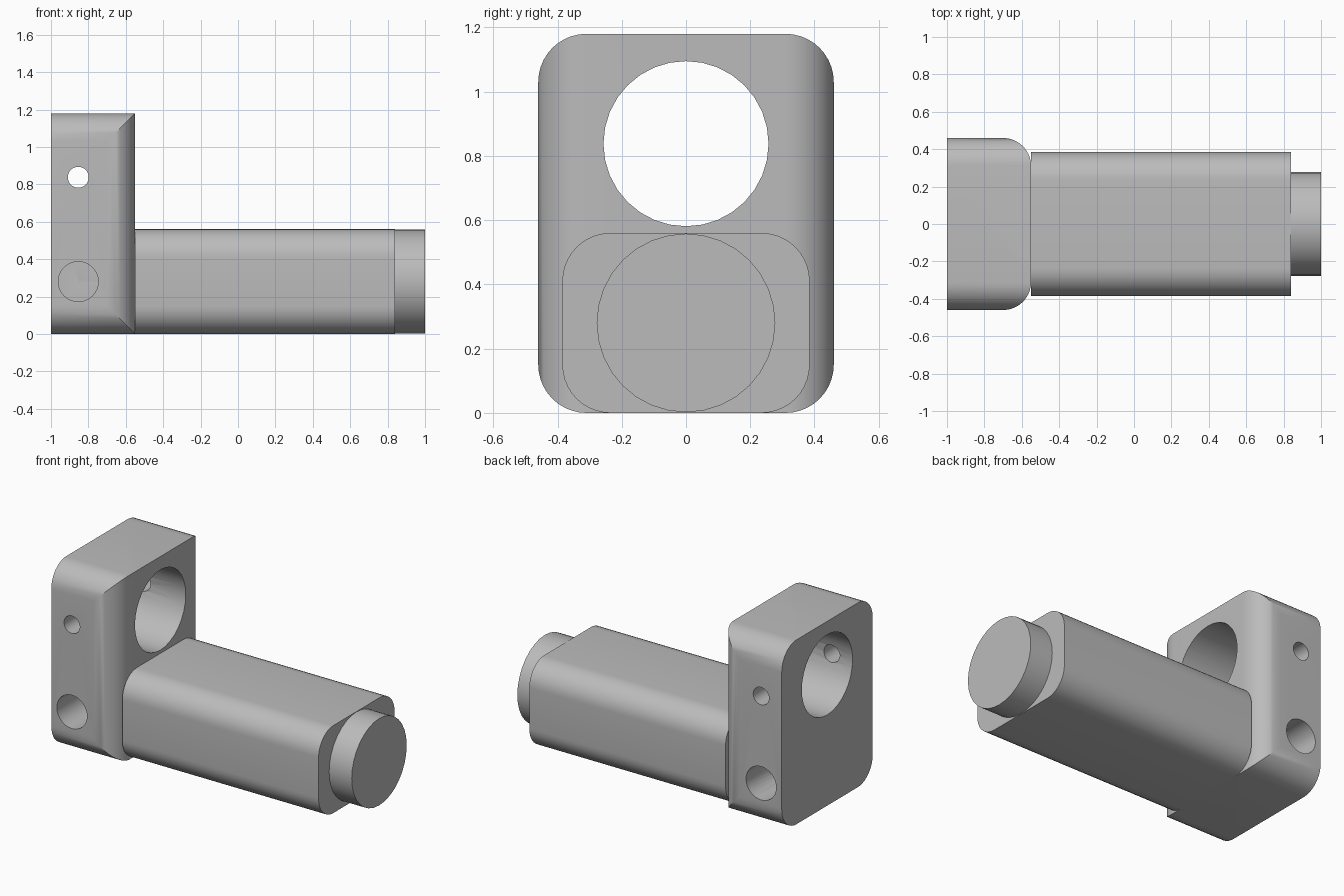
import bpy, bmesh, math
from mathutils import Matrix, Vector

if "Cube" in bpy.data.objects:
    bpy.data.objects.remove(bpy.data.objects["Cube"], do_unlink=True)

grey = bpy.data.materials.new("machined grey")
grey.use_nodes = True
COLOUR = (0.5, 0.5, 0.5, 1)
grey.diffuse_color = COLOUR
grey.node_tree.nodes["Principled BSDF"].inputs["Base Color"].default_value = COLOUR

BORE_Z, EYE_Z = 0.28, 0.838   # axis heights of the tube bore and the upper eye
PORT_X, FACE_X = -0.854, -0.55
TURN = {"x": Matrix.Rotation(math.pi / 2, 4, "Y"), "y": Matrix.Rotation(math.pi / 2, 4, "X")}


def finish(name, bm):
    bmesh.ops.recalc_face_normals(bm, faces=bm.faces)
    mesh = bpy.data.meshes.new(name)
    bm.to_mesh(mesh)
    bm.free()
    obj = bpy.data.objects.new(name, mesh)
    bpy.context.collection.objects.link(obj)
    mesh.materials.append(grey)
    return obj


def rounded_box(name, low, high, axis, radius, keep=lambda mid: True):
    """Box whose edges parallel to one axis are rounded."""
    low, high = Vector(low), Vector(high)
    bm = bmesh.new()
    bmesh.ops.create_cube(bm, size=1)
    for v in bm.verts:
        v.co = (low + high) / 2 + v.co * (high - low)
    edges = [e for e in bm.edges
             if abs((e.verts[0].co - e.verts[1].co).normalized()[axis]) > 0.9
             and keep((e.verts[0].co + e.verts[1].co) / 2)]
    bmesh.ops.bevel(bm, geom=edges, offset=radius, segments=10, profile=0.5, affect="EDGES")
    return finish(name, bm)


def rod(name, axis, start, end, radius, centre):
    """Cylinder along x or y between two coordinates."""
    bm = bmesh.new()
    bmesh.ops.create_cone(bm, cap_ends=True, segments=32, radius1=radius, radius2=radius,
                          depth=abs(end - start))
    bmesh.ops.transform(bm, matrix=TURN[axis], verts=bm.verts)
    offset = Vector(centre)
    offset["xyz".index(axis)] = (start + end) / 2
    bmesh.ops.translate(bm, vec=offset, verts=bm.verts)
    return finish(name, bm)


def round_ended_bore(name, start, end, radius):
    """Stretched sphere, giving a long bore with a domed bottom."""
    bm = bmesh.new()
    bmesh.ops.create_uvsphere(bm, u_segments=32, v_segments=16, radius=radius)
    bmesh.ops.transform(bm, matrix=TURN["x"], verts=bm.verts)
    for v in bm.verts:
        v.co.x += end if v.co.x > 0.001 else start
        if v.co.x > end:
            v.co.yz = v.co.yz.normalized() * radius if v.co.yz.length > 0.001 else (0, 0)
            v.co.x = end if v.co.yz.length > 0.001 else end + radius
        v.co.z += BORE_Z
    return finish(name, bm)


def combine(obj, cutter, operation="DIFFERENCE"):
    mod = obj.modifiers.new("cut", "BOOLEAN")
    mod.operation, mod.solver, mod.object = operation, "EXACT", cutter
    bpy.context.view_layer.objects.active = obj
    bpy.ops.object.modifier_apply(modifier=mod.name)


# Solid parts
block = rounded_box("clamp_block", (-1, -0.46, 0), (FACE_X, 0.46, 1.18), 0, 0.15)
body = rounded_box("long_body", (FACE_X, -0.385, 0), (0.84, 0.385, 0.56), 0, 0.15)
spigot = rod("end_spigot", "x", 0.84, 1, 0.278, (0, 0, BORE_Z))

# Rounding of the block's inner vertical edges
rounding = rounded_box("rounding_cutter", (-1.2, -0.46, -0.2), (FACE_X, 0.46, 1.4), 2, 0.15,
                       keep=lambda mid: mid.x > -1)
combine(block, rounding, "INTERSECT")

# Long bore through spigot and body into the block
bore = round_ended_bore("bore_cutter", -0.45, 1.2, 0.243)
for part in (block, body, spigot):
    combine(part, bore)

# Upper eye and its cross pin hole
cutters = [rod("eye_cutter", "x", -1.2, -0.3, 0.257, (0, 0, EYE_Z)),
           rod("pin_cutter", "y", -0.7, 0.7, 0.056, (PORT_X, 0, EYE_Z))]
# Blind side ports, each joined to the bore by a short passage
for side in (-1, 1):
    cutters.append(rod("port_cutter", "y", side * 0.037, side * 0.7, 0.107, (PORT_X, 0, BORE_Z)))
    cutters.append(rod("passage_cutter", "x", PORT_X, -0.45, 0.103, (0, side * 0.139, BORE_Z)))
for cutter in cutters:
    combine(block, cutter)

for cutter in cutters + [rounding, bore]:
    bpy.data.objects.remove(cutter, do_unlink=True)

for part in (block, body, spigot):
    bpy.ops.object.select_all(action="DESELECT")
    part.select_set(True)
    bpy.context.view_layer.objects.active = part
    bpy.ops.object.shade_smooth_by_angle(angle=math.radians(30))
